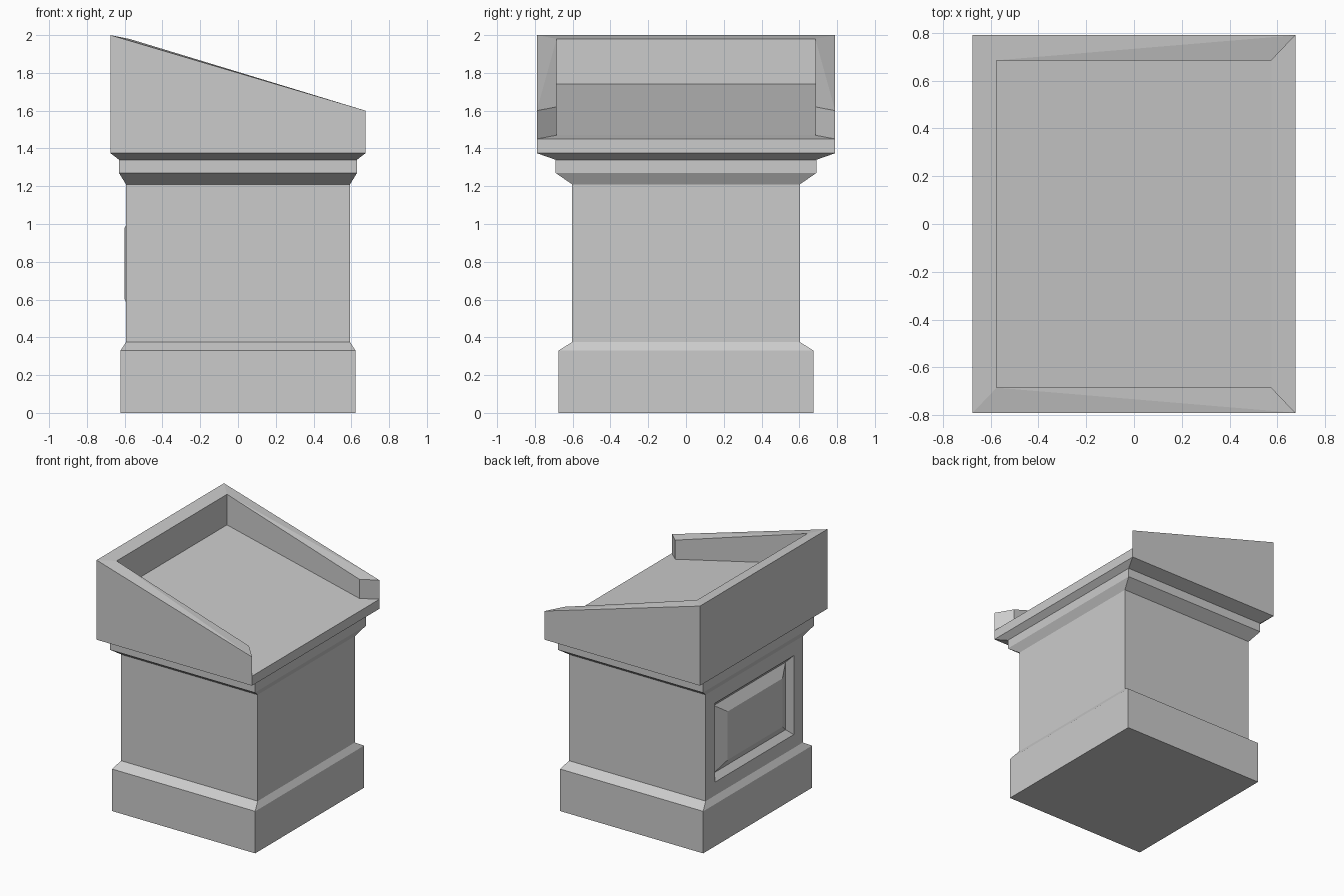
import bpy
import bmesh

cube = bpy.data.objects.get("Cube")
if cube:
    bpy.data.objects.remove(cube)

stone = bpy.data.materials.new("grey_stone")
stone.use_nodes = True
GREY = (0.6, 0.6, 0.6, 1)
stone.diffuse_color = GREY
stone.node_tree.nodes["Principled BSDF"].inputs["Base Color"].default_value = GREY


def finish(name, bm):
    """Weld the faces and turn the bmesh into a flat shaded object."""
    bmesh.ops.remove_doubles(bm, verts=bm.verts, dist=0.0005)
    bmesh.ops.recalc_face_normals(bm, faces=bm.faces)
    mesh = bpy.data.meshes.new(name)
    bm.to_mesh(mesh)
    bm.free()
    mesh.materials.append(stone)
    obj = bpy.data.objects.new(name, mesh)
    bpy.context.scene.collection.objects.link(obj)


def face(bm, points):
    return bm.faces.new([bm.verts.new(p) for p in points])


def loft(bm, rings):
    """Join consecutive four-point rings with quads."""
    for low, high in zip(rings, rings[1:]):
        for i in range(4):
            j = (i + 1) % 4
            face(bm, [low[i], low[j], high[j], high[i]])


def level(hx, hy, z):
    return [(-hx, -hy, z), (hx, -hy, z), (hx, hy, z), (-hx, hy, z)]


def upright(x, hy, z0, z1):
    return [(x, -hy, z0), (x, hy, z0), (x, hy, z1), (x, -hy, z1)]


# Pedestal: plinth, shaft and stepped cornice
CX, CY, Z0, Z1 = 0.593, 0.603, 0.375, 1.21
bm = bmesh.new()
rings = [level(*r) for r in (
    (0.622, 0.675, 0), (0.622, 0.675, 0.33), (CX, CY, Z0), (CX, CY, Z1),
    (0.63, 0.69, 1.27), (0.63, 0.69, 1.34), (0.675, 0.79, 1.375))]
loft(bm, rings)
face(bm, rings[0])

# Swap the plain shaft side for a grooved, raised panel
plain = [f for f in bm.faces
         if all(abs(v.co.x + CX) < 0.001 for v in f.verts)]
bmesh.ops.delete(bm, geom=plain, context="FACES")
panel = [upright(-CX, CY, Z0, Z1), upright(-CX, 0.49, 0.48, 1.10),
         upright(-CX + 0.04, 0.445, 0.525, 1.055),
         upright(-0.6, 0.34, 0.6, 0.98)]
loft(bm, panel)
face(bm, panel[-1])
finish("pedestal", bm)

# Sloped desk: a tray with a rim on three sides and one open end
bm = bmesh.new()
X, Y, IX, IY = 0.675, 0.79, 0.575, 0.685
BASE, LIP = 1.375, 1.45
for s in (-1, 1):
    back, front = (-X, s * Y, 2.0), (X, s * Y, 1.6)
    lip = (X, s * Y, LIP)
    in_back, in_front = (-IX, s * IY, 1.98), (IX, s * IY, 1.62)
    floor_back, floor_front = (-IX, s * IY, 1.74), (IX, s * IY, 1.47)
    face(bm, [back, front, lip, (X, s * Y, BASE), (-X, s * Y, BASE)])
    face(bm, [back, front, in_back])
    face(bm, [front, in_front, in_back])
    face(bm, [in_back, in_front, floor_front, floor_back])
    face(bm, [in_front, front, lip, floor_front])


def span(bm, *points):
    """Quad strip running across the desk between mirrored points."""
    for (x0, y0, z0), (x1, y1, z1) in zip(points, points[1:]):
        face(bm, [(x0, -y0, z0), (x0, y0, z0), (x1, y1, z1), (x1, -y1, z1)])


span(bm, (X, Y, BASE), (X, Y, LIP), (IX, IY, 1.47), (-IX, IY, 1.74),
     (-IX, IY, 1.98), (-X, Y, 2.0), (-X, Y, BASE), (X, Y, BASE))
finish("desk", bm)
